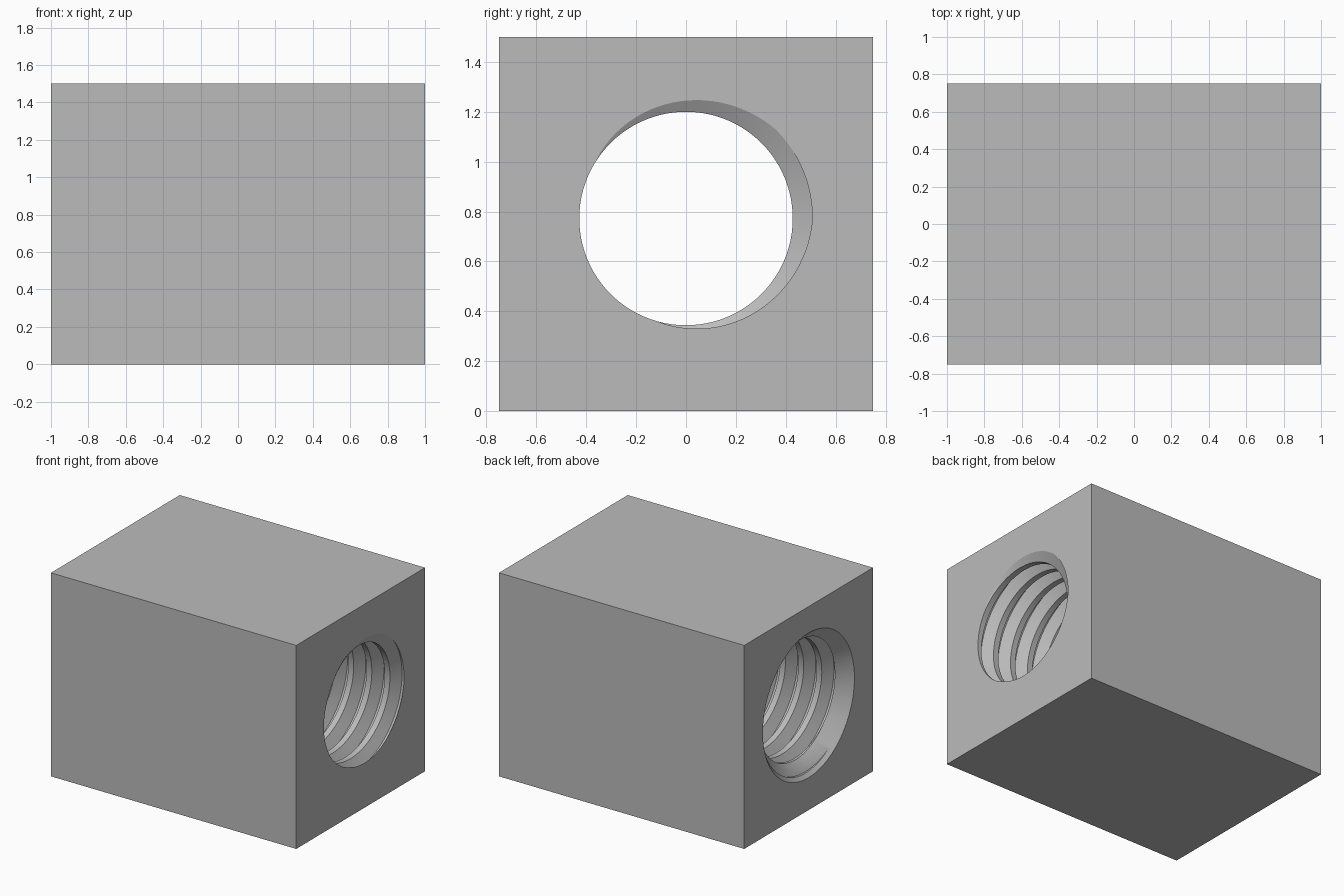
import bpy, bmesh, math
from mathutils import Vector

if "Cube" in bpy.data.objects:
    bpy.data.objects.remove(bpy.data.objects["Cube"])

CZ = 0.772                      # height of the hole axis
R_MIN, R_MAX = 0.428, 0.507     # thread crest and root radii
PITCH, N = 0.148, 96            # thread pitch, segments per turn
CHAMFER_R = 0.533

grey = bpy.data.materials.new("plain grey")
grey.diffuse_color = (0.5, 0.5, 0.5, 1)
grey.use_nodes = True
grey.node_tree.nodes["Principled BSDF"].inputs["Base Color"].default_value = grey.diffuse_color


def make_object(name, bm):
    bmesh.ops.recalc_face_normals(bm, faces=bm.faces)
    mesh = bpy.data.meshes.new(name)
    bm.to_mesh(mesh)
    bm.free()
    mesh.materials.append(grey)
    ob = bpy.data.objects.new(name, mesh)
    bpy.context.collection.objects.link(ob)
    return ob


def block():
    bm = bmesh.new()
    bmesh.ops.create_cube(bm, size=1)
    for v in bm.verts:
        v.co = (v.co.x * 2, v.co.y * 1.5, v.co.z * 1.5 + 0.75)
    return make_object("threaded_block", bm)


def thread_cutter():
    # trapezoid profile (fraction of pitch, radius) swept along a helix
    profile = [(-0.355, R_MIN), (-0.0625, R_MAX), (0.0625, R_MAX), (0.355, R_MIN)]
    phase = math.radians(22)    # direction of the root centre at x = 1
    turns = int(2.8 / PITCH)
    bm = bmesh.new()
    rows = []
    for i in range(turns * N):
        k = i - (turns - 3) * N
        a = phase + 2 * math.pi * k / N
        rows.append([bm.verts.new((1 + PITCH * (k / N + f), r * math.cos(a), CZ + r * math.sin(a)))
                     for f, r in profile])
    for i in range(len(rows) - 1):
        a, b = list(rows[i]), list(rows[i + 1])
        if i + 1 + N < len(rows):           # join to the next turn
            a.append(rows[i + N][0])
            b.append(rows[i + 1 + N][0])
        for j in range(len(a) - 1):
            bm.faces.new((a[j], a[j + 1], b[j + 1], b[j]))
    # trim square just outside the block and cap both ends
    for x, s in ((1.05, 1), (-1.05, -1)):
        bmesh.ops.bisect_plane(bm, geom=bm.verts[:] + bm.edges[:] + bm.faces[:], dist=1e-6,
                               plane_co=(x, 0, CZ), plane_no=(s, 0, 0), clear_outer=True)
    bmesh.ops.holes_fill(bm, edges=[e for e in bm.edges if e.is_boundary], sides=0)
    return make_object("thread_cutter", bm)


def chamfer_cutter():
    # 45 degree cone at the left mouth
    bm = bmesh.new()
    rings = []
    for x, r in ((-1.05, CHAMFER_R + 0.05), (-0.88, CHAMFER_R - 0.12)):
        rings.append([bm.verts.new((x, r * math.cos(2 * math.pi * i / N),
                                    CZ + r * math.sin(2 * math.pi * i / N))) for i in range(N)])
    for i in range(N):
        j = (i + 1) % N
        bm.faces.new((rings[0][i], rings[0][j], rings[1][j], rings[1][i]))
    for ring in rings:
        bm.faces.new(ring)
    return make_object("chamfer_cutter", bm)


body = block()
bpy.context.view_layer.objects.active = body
body.select_set(True)
for cutter in (thread_cutter(), chamfer_cutter()):
    cutter.hide_render = True
    mod = body.modifiers.new("cut", 'BOOLEAN')
    mod.operation = 'DIFFERENCE'
    mod.solver = 'EXACT'
    mod.object = cutter
    bpy.ops.object.modifier_apply(modifier=mod.name)
    bpy.data.objects.remove(cutter)
bpy.ops.object.shade_smooth_by_angle(angle=math.radians(25))
